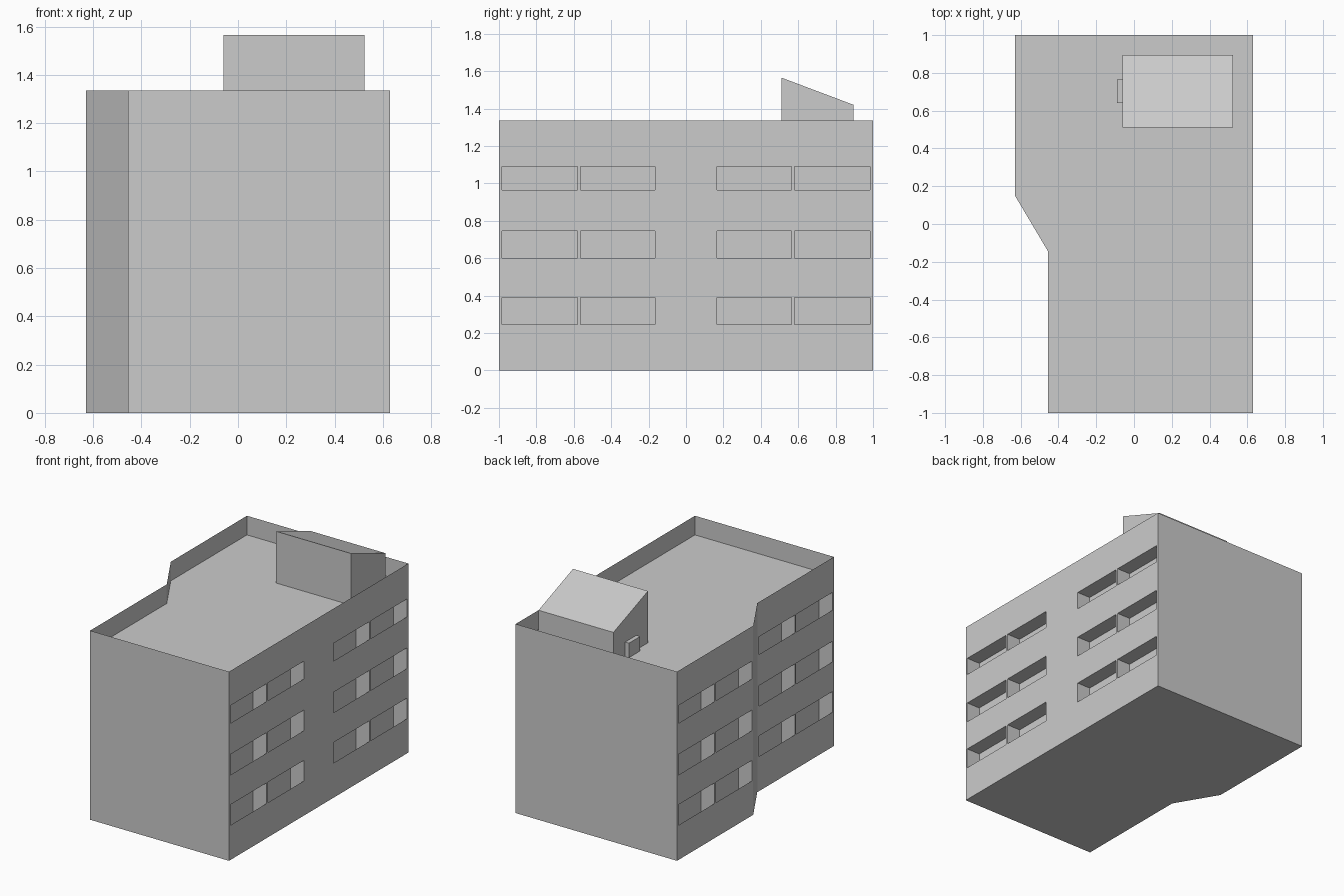
import bpy

if "Cube" in bpy.data.objects:
    bpy.data.objects.remove(bpy.data.objects["Cube"])

H, ROOF = 1.335, 1.20
DEPTH = 0.105
FOOT = [(-0.455, -1), (0.63, -1), (0.63, 1), (-0.63, 1), (-0.63, 0.15), (-0.455, -0.145)]
SOUTH = [(-0.985, -0.58), (-0.565, -0.165)]
NORTH = [(-b, -a) for a, b in reversed(SOUTH)]
# per storey: balcony floor, railing top, ceiling
STOREYS = [(0.02, 0.245, 0.39), (0.40, 0.60, 0.745), (0.755, 0.965, 1.09)]


def make(name, verts, faces):
    mesh = bpy.data.meshes.new(name)
    mesh.from_pydata(verts, [], faces)
    mesh.update()
    ob = bpy.data.objects.new(name, mesh)
    bpy.context.collection.objects.link(ob)
    return ob


def box(name, x0, x1, y0, y1, z0, za, zb):
    """Box whose top runs from za at y0 to zb at y1."""
    v = [(x0, y0, z0), (x1, y0, z0), (x1, y1, z0), (x0, y1, z0),
         (x0, y0, za), (x1, y0, za), (x1, y1, zb), (x0, y1, zb)]
    f = [(3, 2, 1, 0), (4, 5, 6, 7), (0, 1, 5, 4), (1, 2, 6, 5), (2, 3, 7, 6), (3, 0, 4, 7)]
    return make(name, v, f)


def facade(name, x, y0, y1, columns, side):
    """Side wall as a grid with the balcony openings left out."""
    ys = sorted({y0, y1} | {y for c in columns for y in c})
    zs = sorted({0, H} | {z for _, a, b in STOREYS for z in (a, b)})
    n = len(zs)
    verts = [(x, y, z) for y in ys for z in zs]
    holes_z = [(a, b) for _, a, b in STOREYS]
    faces = []
    for i in range(len(ys) - 1):
        for j in range(n - 1):
            if (ys[i], ys[i + 1]) in columns and (zs[j], zs[j + 1]) in holes_z:
                continue
            q = (i * n + j, (i + 1) * n + j, (i + 1) * n + j + 1, i * n + j + 1)
            faces.append(q if side > 0 else q[::-1])
    make(name, verts, faces)


def balconies(name, x, columns, side):
    """Recessed balcony interiors, open towards the facade."""
    verts, faces = [], []
    xi = x - side * DEPTH
    for y0, y1 in columns:
        for z0, _, z1 in STOREYS:
            k = len(verts)
            verts += [(a, b, c) for a in (x, xi) for b, c in
                      ((y0, z0), (y1, z0), (y1, z1), (y0, z1))]
            quads = [(4, 5, 6, 7)] + [(i, (i + 1) % 4, (i + 1) % 4 + 4, i + 4) for i in range(4)]
            for m, q in enumerate(quads):
                flip = (side < 0) != (m > 0)
                q = tuple(k + i for i in q)
                faces.append(q[::-1] if flip else q)
    make(name, verts, faces)


# Side walls with openings, and the balconies behind them
for label, x, y0, y1, cols, side in [
        ("right", 0.63, -1, 1, SOUTH + NORTH, 1),
        ("left_back", -0.63, 0.15, 1, NORTH, -1),
        ("left_front", -0.455, -1, -0.145, SOUTH, -1)]:
    facade(label + "_wall", x, y0, y1, cols, side)
    balconies(label + "_balconies", x, cols, side)

# Blank walls: front, back and the angled step
for label, i in [("front_wall", 0), ("back_wall", 2), ("angled_wall", 4)]:
    a, b = FOOT[i], FOOT[i + 1]
    make(label, [(*a, 0), (*b, 0), (*b, H), (*a, H)], [(0, 1, 2, 3)])

# Base and sunken roof deck
make("base", [(*p, 0) for p in FOOT], [tuple(range(5, -1, -1))])
make("roof_deck", [(*p, ROOF) for p in FOOT], [tuple(range(6))])

# Roof stair house with sloping top, and the small hatch on its side
box("stair_house", -0.06, 0.525, 0.51, 0.895, ROOF, 1.565, 1.42)
box("roof_hatch", -0.09, -0.06, 0.64, 0.765, ROOF, 1.302, 1.302)
